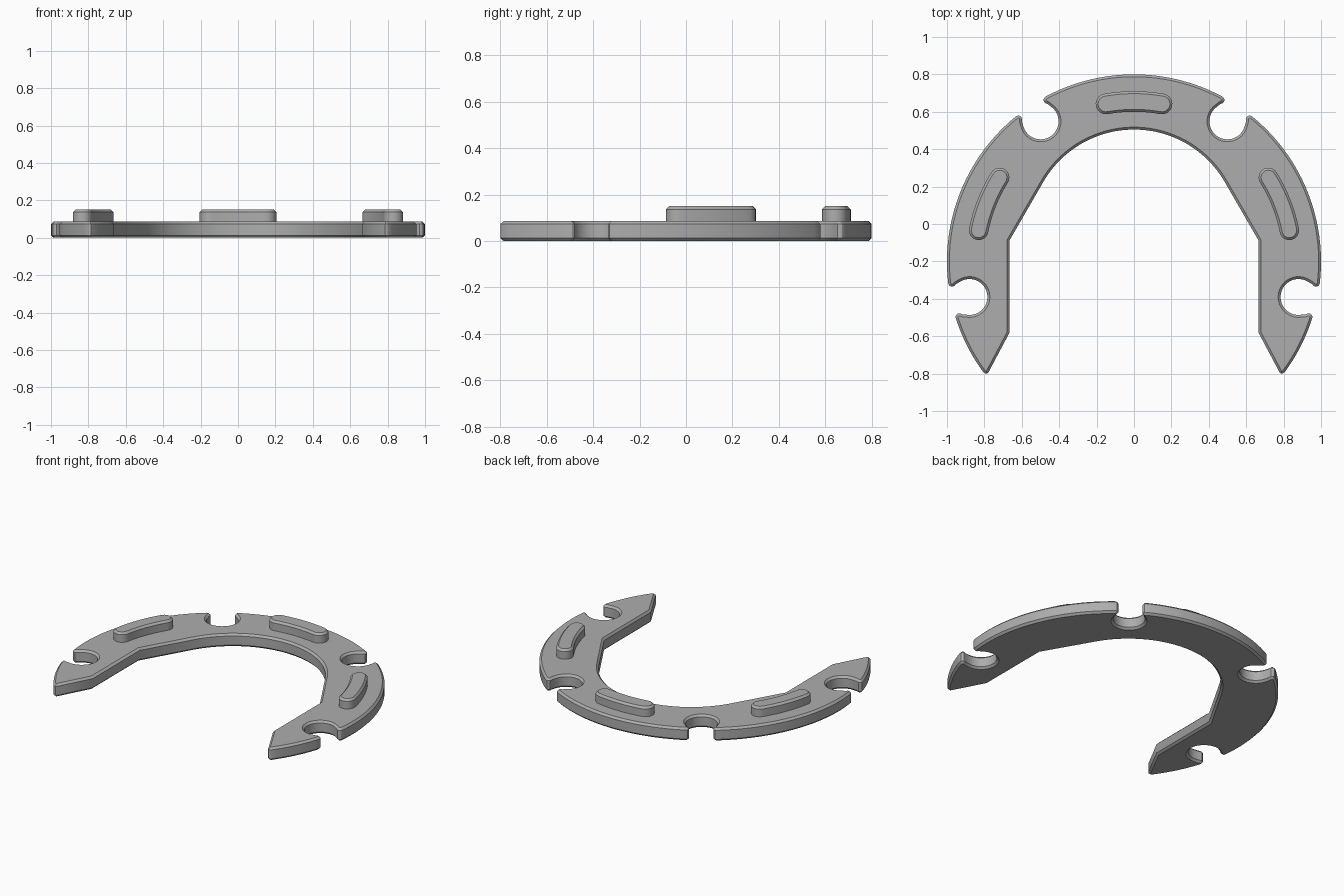
import bpy, bmesh
from math import sin, cos, radians, sqrt

if "Cube" in bpy.data.objects:
    bpy.data.objects.remove(bpy.data.objects["Cube"])

CY = -0.2            # centre of the outer arc
PLATE_TOP, PAD_TOP = 0.086, 0.15
BEVEL = 0.013

grey = bpy.data.materials.new("plain_grey")
grey.use_nodes = True
COLOUR = (0.42, 0.42, 0.42, 1)
grey.diffuse_color = COLOUR
grey.node_tree.nodes["Principled BSDF"].inputs["Base Color"].default_value = COLOUR


def arc(cx, cy, r, a0, a1, n):
    """Points along an arc, angles in degrees."""
    angles = [radians(a0 + (a1 - a0) * i / n) for i in range(n + 1)]
    return [(cx + r * cos(a), cy + r * sin(a)) for a in angles]


def slab(name, outline, z0, z1, bevel_bottom):
    """Extrude an outline and chamfer its rims."""
    bm = bmesh.new()
    base = bm.faces.new([bm.verts.new((x, y, z0)) for x, y in outline])
    ext = bmesh.ops.extrude_face_region(bm, geom=[base], use_keep_orig=True)
    for v in ext["geom"]:
        if isinstance(v, bmesh.types.BMVert):
            v.co.z = z1
    bmesh.ops.recalc_face_normals(bm, faces=bm.faces)
    levels = [z0, z1] if bevel_bottom else [z1]
    rim = [e for e in bm.edges
           if any(all(abs(v.co.z - z) < 1e-5 for v in e.verts) for z in levels)]
    bmesh.ops.bevel(bm, geom=rim, offset=BEVEL, segments=1, affect='EDGES',
                    clamp_overlap=False)
    bmesh.ops.recalc_face_normals(bm, faces=bm.faces)
    mesh = bpy.data.meshes.new(name)
    bm.to_mesh(mesh)
    bm.free()
    mesh.materials.append(grey)
    obj = bpy.data.objects.new(name, mesh)
    bpy.context.collection.objects.link(obj)
    bpy.ops.object.select_all(action='DESELECT')
    obj.select_set(True)
    bpy.context.view_layer.objects.active = obj
    bpy.ops.object.shade_smooth_by_angle(angle=radians(30))
    return obj


def notch(angle):
    """Round notch with rounded lips, opening through the outer arc."""
    lip = [(0.094, sqrt(1 - 0.094 ** 2) - 0.9), (0.083, 0.093), (0.076, 0.086),
           (0.073, 0.076), (0.076, 0.066), (0.083, 0.056)]
    bowl = arc(0, 0, 0.096, 22, -202, 28)
    local = lip + bowl + [(-t, r) for t, r in reversed(lip)]
    c, s = cos(radians(angle)), sin(radians(angle))
    # walk clockwise: start on the counter-clockwise lip
    return [((0.9 + r) * c - t * s, CY + (0.9 + r) * s + t * c) for t, r in local]


# Outline of the +x half, from the back centre clockwise to the inner arc
HALF = 5.39          # half the angular width of a notch mouth
UPPER, LOWER = 56.3, -12.2
half = arc(0, CY, 1, 90, UPPER + HALF, 18)[:-1]
half += notch(UPPER)
half += arc(0, CY, 1, UPPER - HALF, LOWER + HALF, 28)[1:-1]
half += notch(LOWER)
half += arc(0, CY, 1, LOWER - HALF, -36.2, 10)[1:]
half += [(0.797, -0.798), (0.786, -0.8), (0.778, -0.793)]
half += [(0.665, -0.58), (0.665, -0.087)]
half += arc(0, -0.055, 0.56, 30, 90, 24)

# Mirror the half, leaving out the points on the centre line
outline = half + [(-x, y) for x, y in reversed(half[1:-1])]
slab("plate", outline, 0, PLATE_TOP, True)


def pad(name, a0, a1, r, w):
    """Curved raised pad with round ends."""
    def cap(a, start):
        return arc(r * cos(radians(a)), CY + r * sin(radians(a)), w,
                   start, start + 180, 12)
    pts = arc(0, CY, r + w, a0, a1, 16)[:-1] + cap(a1, a1)
    pts += arc(0, CY, r - w, a1, a0, 16)[1:-1] + cap(a0, a0 + 180)[:-1]
    slab(name, pts, PLATE_TOP - 0.01, PAD_TOP, False)


pad("back_pad", 79.9, 100.1, 0.855, 0.055)
pad("left_pad", 11.3, 32, 0.847, 0.052)
pad("right_pad", 148, 168.7, 0.847, 0.052)
